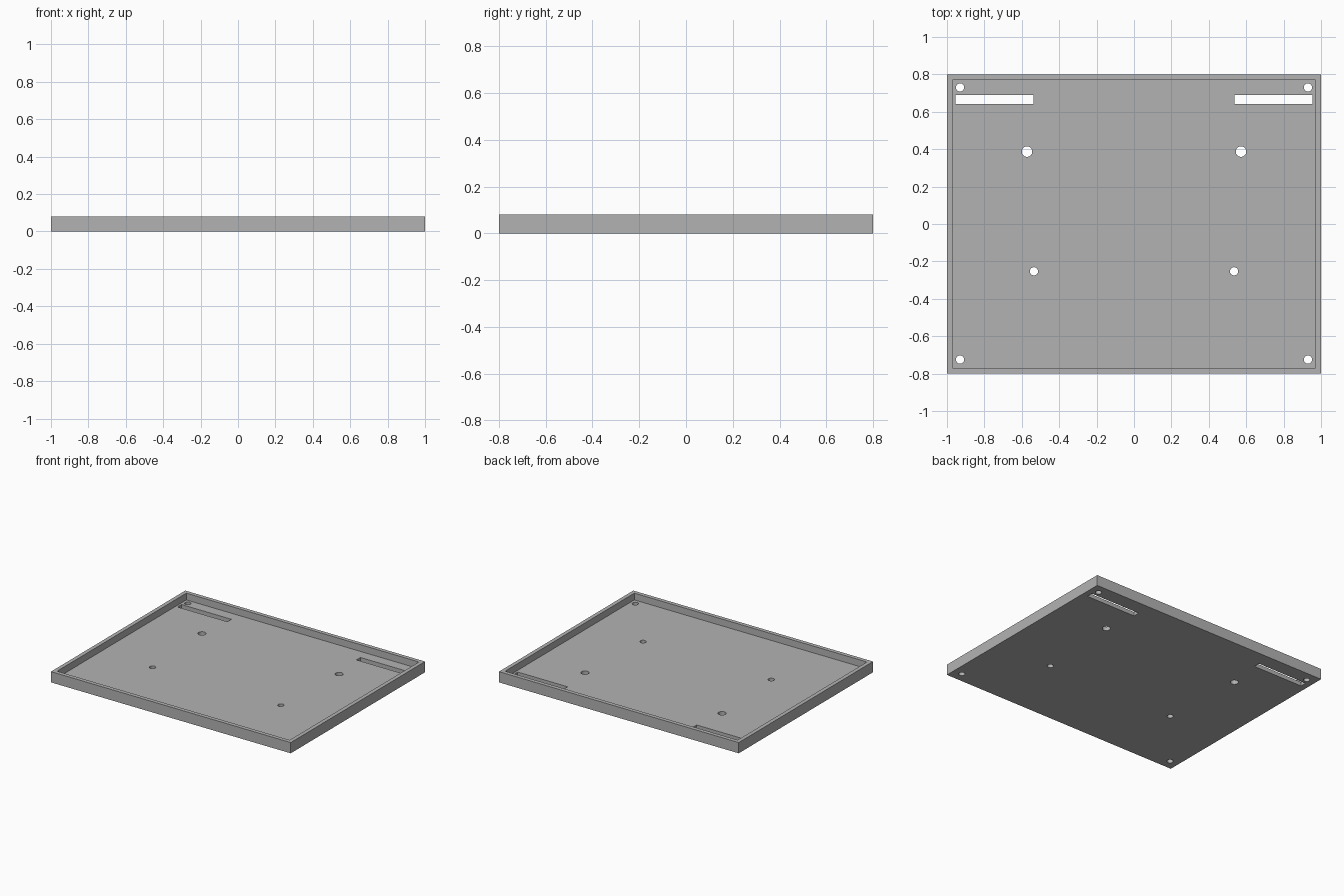
import bpy
import bmesh
from mathutils import Matrix, Vector

WIDTH, DEPTH, HEIGHT = 2.0, 1.6, 0.081
WALL, FLOOR = 0.03, 0.03

if "Cube" in bpy.data.objects:
    bpy.data.objects.remove(bpy.data.objects["Cube"], do_unlink=True)

grey = bpy.data.materials.new("plain grey")
grey.use_nodes = True
colour = (0.45, 0.45, 0.45, 1.0)
grey.diffuse_color = colour
grey.node_tree.nodes["Principled BSDF"].inputs["Base Color"].default_value = colour


def add_box(bm, x, y, z, sx, sy, sz):
    matrix = Matrix.Translation((x, y, z)) @ Matrix.Diagonal((sx, sy, sz, 1))
    bmesh.ops.create_cube(bm, size=1, matrix=matrix)


def add_pin(bm, x, y, radius):
    bmesh.ops.create_cone(bm, cap_ends=True, segments=32, radius1=radius, radius2=radius,
                          depth=0.1, matrix=Matrix.Translation((x, y, 0)))


def make_object(name, bm):
    mesh = bpy.data.meshes.new(name)
    bm.to_mesh(mesh)
    bm.free()
    mesh.materials.append(grey)
    obj = bpy.data.objects.new(name, mesh)
    bpy.context.collection.objects.link(obj)
    return obj


# Tray: a slab whose top is inset to a rim and sunk to the floor
bm = bmesh.new()
add_box(bm, 0, 0, HEIGHT / 2, WIDTH, DEPTH, HEIGHT)
top = max(bm.faces, key=lambda f: f.calc_center_median().z)
bmesh.ops.inset_region(bm, faces=[top], thickness=WALL, use_even_offset=True)
sunk = bmesh.ops.extrude_discrete_faces(bm, faces=[top])["faces"][0]
bmesh.ops.translate(bm, verts=sunk.verts, vec=Vector((0, 0, FLOOR - HEIGHT)))
bmesh.ops.recalc_face_normals(bm, faces=bm.faces)
tray = make_object("tray", bm)

# Cutter: screw holes and rear slots, mirrored left and right
bm = bmesh.new()
for side in (-1, 1):
    for x, y, radius in ((0.93, 0.73, 0.022), (0.93, -0.725, 0.022),
                         (0.572, 0.387, 0.028), (0.535, -0.253, 0.022)):
        add_pin(bm, side * x, y, radius)
    add_box(bm, side * 0.746, 0.666, 0, 0.416, 0.048, 0.1)
cutter = make_object("hole_cutter", bm)
cutter.hide_render = True

# Cut the holes through the floor, then discard the cutter
cut = tray.modifiers.new("holes", "BOOLEAN")
cut.operation = "DIFFERENCE"
cut.solver = "EXACT"
cut.object = cutter
bpy.context.view_layer.objects.active = tray
tray.select_set(True)
bpy.ops.object.modifier_apply(modifier=cut.name)
bpy.data.objects.remove(cutter, do_unlink=True)
bpy.ops.object.shade_smooth_by_angle()
